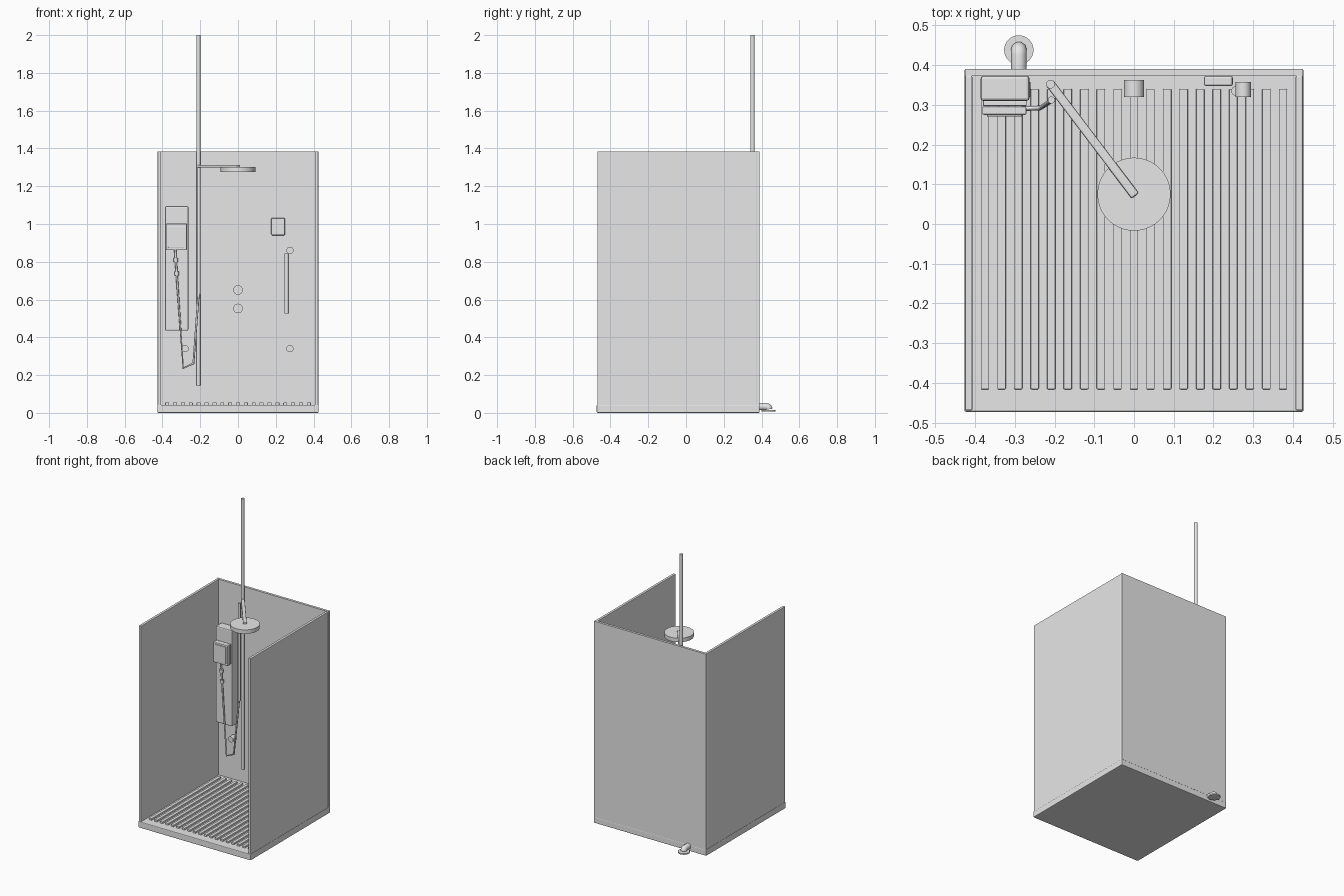
import bpy, math
from mathutils import Vector

if "Cube" in bpy.data.objects:
    bpy.data.objects.remove(bpy.data.objects["Cube"])

grey = bpy.data.materials.new("light_grey")
grey.diffuse_color = (0.8, 0.8, 0.8, 1)
grey.use_nodes = True
grey.node_tree.nodes["Principled BSDF"].inputs["Base Color"].default_value = grey.diffuse_color


def finish(ob, name, smooth=False):
    ob.name = name
    ob.data.materials.append(grey)
    if smooth:
        bpy.ops.object.select_all(action='DESELECT')
        ob.select_set(True)
        bpy.context.view_layer.objects.active = ob
        bpy.ops.object.shade_smooth_by_angle()
    return ob


def box(name, lo, hi, bevel=0):
    lo, hi = Vector(lo), Vector(hi)
    bpy.ops.mesh.primitive_cube_add(size=1, location=(lo + hi) / 2)
    ob = bpy.context.object
    ob.scale = hi - lo
    bpy.ops.object.transform_apply(location=False, rotation=False, scale=True)
    if bevel:
        m = ob.modifiers.new("soft_edge", 'BEVEL')
        m.width, m.segments = bevel, 2
    return finish(ob, name)


def rod(name, a, b, r, sides=32):
    a, b = Vector(a), Vector(b)
    bpy.ops.mesh.primitive_cylinder_add(vertices=sides, radius=r, depth=(b - a).length,
                                        location=(a + b) / 2)
    ob = bpy.context.object
    ob.rotation_euler = (b - a).to_track_quat('Z', 'Y').to_euler()
    return finish(ob, name, True)


def tube(name, pts, r):
    cu = bpy.data.curves.new(name, 'CURVE')
    cu.dimensions = '3D'
    cu.bevel_depth, cu.bevel_resolution, cu.use_fill_caps = r, 3, True
    sp = cu.splines.new('POLY')
    sp.points.add(len(pts) - 1)
    for p, co in zip(sp.points, pts):
        p.co = (*co, 1)
    ob = bpy.data.objects.new(name, cu)
    bpy.context.collection.objects.link(ob)
    return finish(ob, name)


# Tray with raised floor ribs
box("tray", (-0.427, -0.473, 0), (0.427, 0.39, 0.043), 0.005)
for i in range(19):
    x = -0.375 + i * 0.75 / 18
    box("floor_rib", (x - 0.0105, -0.416, 0.04), (x + 0.0105, 0.34, 0.055), 0.002)

# Three walls
for s, name in ((-1, "left_wall"), (1, "right_wall")):
    x0, x1 = sorted((s * 0.407, s * 0.425))
    box(name, (x0, -0.469, 0.04), (x1, 0.373, 1.385), 0.003)
box("back_wall", (-0.425, 0.373, 0.04), (0.425, 0.39, 1.385))

# Riser pipe, arm and overhead shower head
rod("riser_pipe", (-0.21, 0.352, 0.145), (-0.21, 0.352, 2.0), 0.011)
a, b = Vector((-0.21, 0.352, 1.306)), Vector((0, 0.075, 1.306))
d = (b - a).normalized()
arm = box("shower_arm", (-(b - a).length / 2 - 0.005, -0.0115, -0.007),
          ((b - a).length / 2 + 0.005, 0.0115, 0.007), 0.004)
arm.location = (a + b) / 2
arm.rotation_euler.z = math.atan2(d.y, d.x)
rod("shower_head", (0, 0.075, 1.276), (0, 0.075, 1.303), 0.092, 64)

# Water heater panel with control unit
box("heater_panel", (-0.386, 0.31, 0.435), (-0.263, 0.373, 1.095), 0.007)
box("unit_back", (-0.38, 0.297, 0.865), (-0.27, 0.312, 1.0), 0.003)
box("unit_body", (-0.382, 0.275, 0.862), (-0.271, 0.296, 1.002), 0.004)
box("unit_face", (-0.37, 0.27, 0.876), (-0.282, 0.277, 0.99), 0.002)

# Hand shower hose, couplings and the thin supply tube
tube("hose", [(-0.333, 0.29, 0.87), (-0.325, 0.29, 0.74), (-0.29, 0.29, 0.237),
              (-0.236, 0.292, 0.262), (-0.208, 0.31, 0.64)], 0.006)
for x, z in ((-0.329, 0.81), (-0.325, 0.738)):
    rod("hose_coupling", (x, 0.29, z - 0.01), (x, 0.29, z + 0.01), 0.012, 16)
rod("supply_tube", (-0.208, 0.312, 0.63), (-0.208, 0.312, 1.3), 0.009)

# Wall knobs and round fittings
for z in (0.65, 0.553):
    rod("valve_knob", (0, 0.32, z), (0, 0.363, z), 0.025)
for x, z in ((0.275, 0.86), (0.275, 0.34), (-0.28, 0.34)):
    rod("round_fitting", (x, 0.32, z), (x, 0.358, z), 0.019)

# Switch box and grab bar
box("switch_box", (0.176, 0.347, 0.94), (0.249, 0.373, 1.032), 0.006)
rod("grab_bar", (0.257, 0.335, 0.527), (0.257, 0.335, 0.843), 0.012)

# Drain outlet behind the back wall
elbow = [(-0.29, 0.38, 0.033), (-0.29, 0.425, 0.033)]
elbow += [(-0.29, 0.425 + 0.014 * math.sin(t), 0.019 + 0.014 * math.cos(t))
          for t in (0.4, 0.8, 1.2, math.pi / 2)]
tube("drain_pipe", elbow, 0.02)
rod("drain_flange", (-0.29, 0.438, 0.008), (-0.29, 0.438, 0.016), 0.037)
